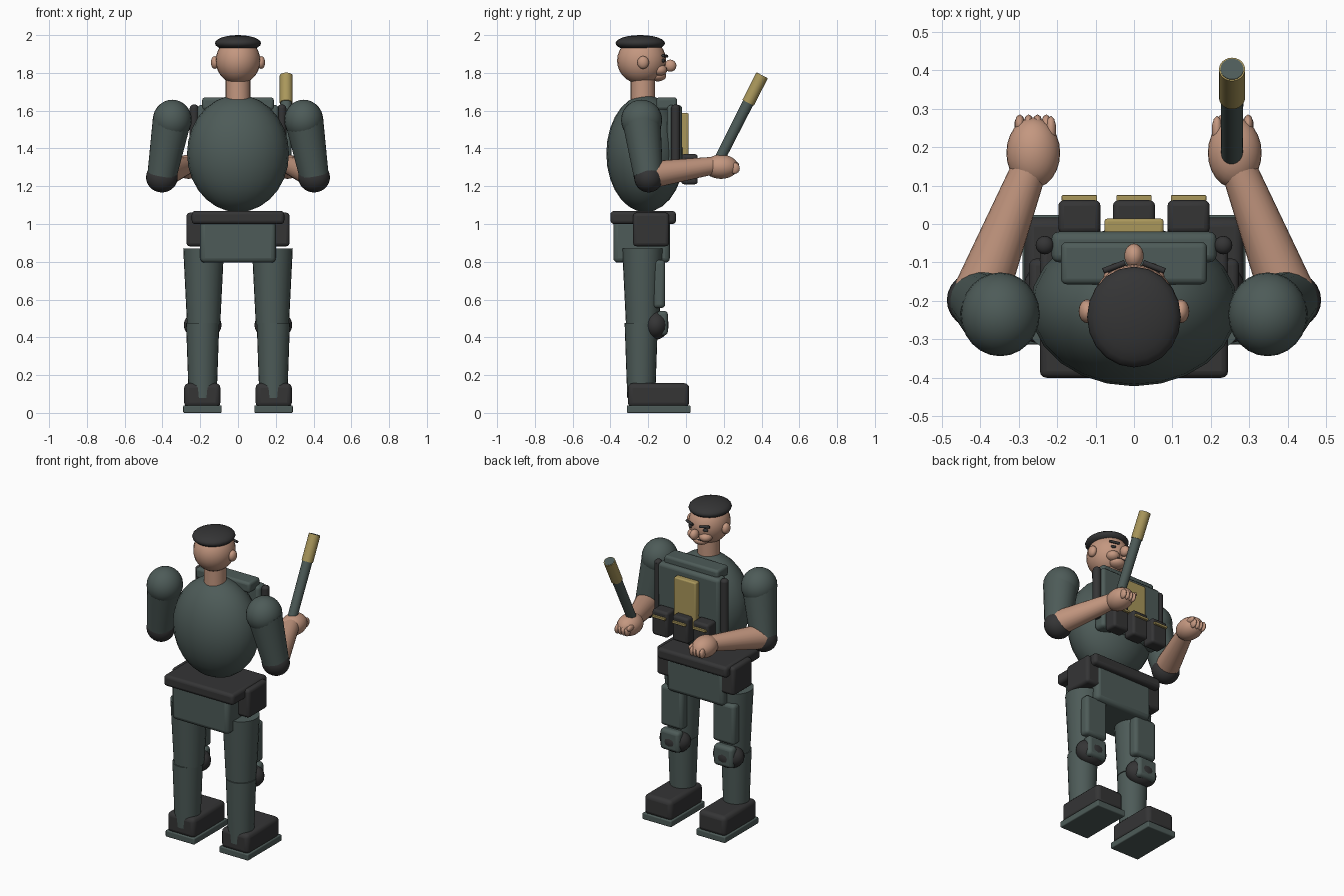
import bpy
import math
from mathutils import Vector


def material(name, rgb):
    m = bpy.data.materials.new(name)
    m.diffuse_color = (*rgb, 1)
    return m


GREEN = material("uniform green", (0.075, 0.105, 0.098))
DARK = material("charcoal", (0.035, 0.035, 0.036))
SKIN = material("skin", (0.55, 0.31, 0.215))
GOLD = material("brass", (0.40, 0.31, 0.105))


def finish(name, mat, angle=40):
    o = bpy.context.object
    o.name = name
    o.data.materials.append(mat)
    bpy.ops.object.shade_smooth_by_angle(angle=math.radians(angle))
    return o


def ball(name, mat, c, r, seg=24, rings=14, rot=(0, 0, 0)):
    bpy.ops.mesh.primitive_uv_sphere_add(segments=seg, ring_count=rings, location=c, rotation=rot)
    bpy.context.object.scale = r
    bpy.ops.object.transform_apply(location=False, rotation=False, scale=True)
    return finish(name, mat, 60)


def tube(name, mat, a, b, r1, r2, seg=24):
    a, b = Vector(a), Vector(b)
    d = b - a
    bpy.ops.mesh.primitive_cone_add(vertices=seg, radius1=r1, radius2=r2, depth=d.length,
                                    location=(a + b) / 2,
                                    rotation=d.to_track_quat('Z', 'Y').to_euler())
    return finish(name, mat)


def box(name, mat, x, y, z, bevel=0.015):
    """Rounded box from (min, max) pairs."""
    bpy.ops.mesh.primitive_cube_add(size=1, location=[(p[0] + p[1]) / 2 for p in (x, y, z)])
    o = bpy.context.object
    o.scale = [p[1] - p[0] for p in (x, y, z)]
    bpy.ops.object.transform_apply(location=False, rotation=False, scale=True)
    if bevel:
        m = o.modifiers.new("rounding", 'BEVEL')
        m.width = bevel
        m.segments = 3
    return finish(name, mat)


# Head and face, looking toward +y
tube("neck", SKIN, (0, -0.228, 1.62), (0, -0.228, 1.78), 0.065, 0.065)
ball("head", SKIN, (0, -0.235, 1.865), (0.118, 0.13, 0.125))
ball("beret", DARK, (0, -0.242, 1.957), (0.122, 0.131, 0.043), 20, 12)
ball("nose", SKIN, (0, -0.083, 1.838), (0.025, 0.032, 0.032))
ball("chin", SKIN, (0, -0.15, 1.785), (0.05, 0.045, 0.03))
tube("mouth", DARK, (-0.03, -0.113, 1.797), (0.03, -0.113, 1.797), 0.004, 0.004, 8)

# Torso and chest rig
ball("torso", GREEN, (0, -0.215, 1.373), (0.27, 0.207, 0.31))
box("chest_plate", GREEN, (-0.215, 0.215), (-0.10, -0.02), (1.24, 1.63), 0.02)
box("collar_plate", GREEN, (-0.19, 0.19), (-0.157, -0.047), (1.605, 1.67))
box("brass_panel", GOLD, (-0.077, 0.077), (-0.03, 0.014), (1.30, 1.587), 0.008)
for i in (-1, 0, 1):
    cx = i * 0.142
    box("ammo_pouch", DARK, (cx - 0.055, cx + 0.055), (-0.025, 0.062), (1.21, 1.37))
    box("pouch_clip", GOLD, (cx - 0.046, cx + 0.046), (0.058, 0.075), (1.325, 1.34), 0.003)

# Hips and belt
box("belt", DARK, (-0.245, 0.245), (-0.40, -0.053), (1.0, 1.069), 0.018)
box("hips", GREEN, (-0.2, 0.2), (-0.385, -0.085), (0.795, 1.02), 0.025)

for s in (-1, 1):
    side = "right" if s > 0 else "left"

    def span(a, b):
        return tuple(sorted((s * a, s * b)))

    # Ears, eyes and brows
    ball(side + "_ear", SKIN, (s * 0.122, -0.227, 1.855), (0.022, 0.031, 0.034), 16, 10)
    ball(side + "_eye", DARK, (s * 0.05, -0.123, 1.865), (0.018, 0.012, 0.011), 12, 8)
    tube(side + "_brow", DARK, (s * 0.024, -0.101, 1.888), (s * 0.08, -0.122, 1.892), 0.008, 0.008, 10)
    ball(side + "_cheek", SKIN, (s * 0.04, -0.14, 1.815), (0.04, 0.04, 0.03), 16, 10)

    # Shoulder, arm and elbow pad
    ball(side + "_shoulder", GREEN, (s * 0.348, -0.235, 1.55), (0.103, 0.109, 0.108))
    tube(side + "_upper_arm", GREEN, (s * 0.352, -0.235, 1.54), (s * 0.402, -0.2, 1.26), 0.101, 0.078)
    ball(side + "_elbow_pad", DARK, (s * 0.403, -0.198, 1.247), (0.084, 0.077, 0.08))
    tube(side + "_forearm", SKIN, (s * 0.402, -0.19, 1.26), (s * 0.27, 0.15, 1.31), 0.073, 0.046)

    # Fist
    ball(side + "_hand", SKIN, (s * 0.262, 0.185, 1.303), (0.07, 0.092, 0.064))
    for k in range(4):
        ball(side + "_finger", SKIN, (s * (0.228 + 0.023 * k), 0.258, 1.295),
             (0.014, 0.027, 0.03), 10, 8)
    ball(side + "_thumb", SKIN, (s * 0.216, 0.245, 1.315), (0.014, 0.036, 0.018), 10, 8)

    # Vest side strap and hip pouch
    tube(side + "_strap", DARK, (s * 0.232, -0.055, 1.30), (s * 0.232, -0.055, 1.615), 0.024, 0.024, 16)
    ball(side + "_strap_end", DARK, (s * 0.232, -0.055, 1.613), (0.024, 0.024, 0.02), 16, 8)
    box(side + "_hip_pouch", DARK, span(0.15, 0.273), (-0.28, -0.09), (0.882, 1.06), 0.018)

    # Leg with pads
    tube(side + "_thigh", GREEN, (s * 0.182, -0.23, 0.47), (s * 0.182, -0.23, 0.87), 0.088, 0.108)
    tube(side + "_shin", GREEN, (s * 0.187, -0.237, 0.08), (s * 0.187, -0.237, 0.475), 0.074, 0.088)
    ball(side + "_knee", DARK, (s * 0.187, -0.16, 0.465), (0.1, 0.068, 0.077))
    box(side + "_thigh_pad", GREEN, span(0.105, 0.26), (-0.175, -0.11), (0.555, 0.81), 0.02)
    box(side + "_knee_pad", GREEN, span(0.12, 0.254), (-0.155, -0.096), (0.41, 0.54), 0.02)

    # Boot
    box(side + "_boot", DARK, span(0.093, 0.285), (-0.308, 0.017), (0.03, 0.157), 0.025)
    box(side + "_sole", GREEN, span(0.087, 0.29), (-0.313, 0.024), (0, 0.04), 0.006)

# Baton held in one fist
start, axis = Vector((0.255, 0.168, 1.325)), Vector((0, 0.453, 0.891)).normalized()
tube("baton", GREEN, start, start + axis * 0.519, 0.028, 0.03)
tube("baton_grip", GOLD, start + axis * 0.355, start + axis * 0.517, 0.034, 0.034)
